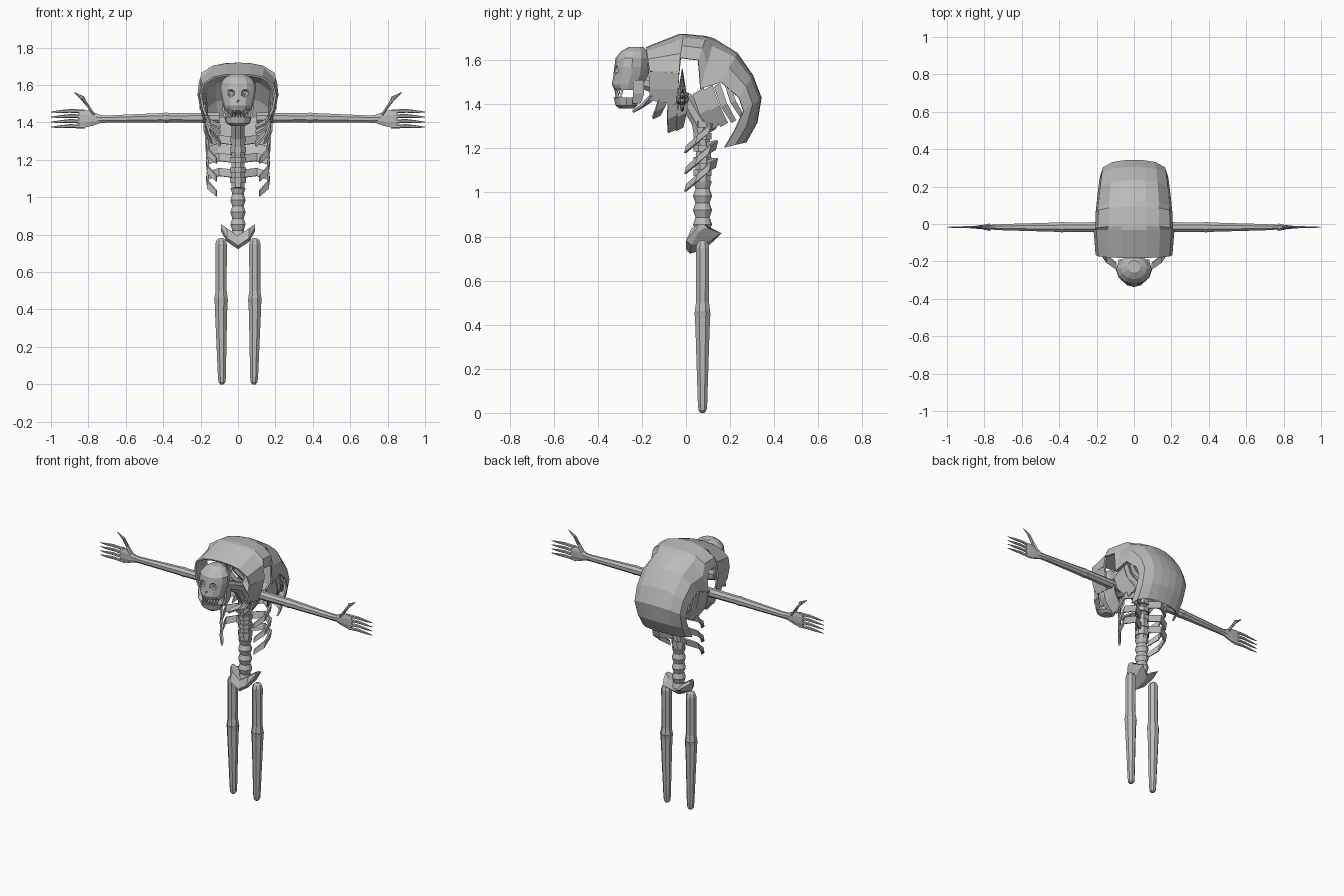
import bpy, bmesh, math
from mathutils import Vector

cube = bpy.data.objects.get("Cube")
if cube:
    bpy.data.objects.remove(cube, do_unlink=True)

bone = bpy.data.materials.new("bone_grey")
bone.use_nodes = True
GREY = (0.5, 0.5, 0.5, 1)
bone.diffuse_color = GREY
bone.node_tree.nodes["Principled BSDF"].inputs["Base Color"].default_value = GREY


def loft(name, rings, closed=True, thick=0):
    """Skin a row of point rings; closed rings get caps, open ones thickness."""
    bm = bmesh.new()
    rows = [[bm.verts.new(p) for p in ring] for ring in rings]
    n = len(rows[0])
    for a, b in zip(rows, rows[1:]):
        for i in range(n if closed else n - 1):
            j = (i + 1) % n
            bm.faces.new((a[i], a[j], b[j], b[i]))
    if closed:
        bm.faces.new(rows[0])
        bm.faces.new(rows[-1])
    bmesh.ops.recalc_face_normals(bm, faces=bm.faces)
    mesh = bpy.data.meshes.new(name)
    bm.to_mesh(mesh)
    bm.free()
    mesh.materials.append(bone)
    obj = bpy.data.objects.new(name, mesh)
    bpy.context.collection.objects.link(obj)
    if thick:
        mod = obj.modifiers.new("thickness", "SOLIDIFY")
        mod.thickness = thick
        mod.offset = 0
    return obj


def tube(name, pts, radii, sides=8):
    """Sweep an ellipse along points; a radius may be a pair (across, up)."""
    pts = [Vector(p) for p in pts]
    rings = []
    for i, p in enumerate(pts):
        t = (pts[min(i + 1, len(pts) - 1)] - pts[max(i - 1, 0)]).normalized()
        u = Vector((0, 1, 0)) if abs(t.x) > 0.6 else Vector((1, 0, 0))
        v = t.cross(u).normalized()
        u = v.cross(t)
        a, b = radii[i] if isinstance(radii[i], tuple) else (radii[i],) * 2
        angs = [math.tau * (k + 0.5) / sides for k in range(sides)]
        rings.append([p + u * a * math.cos(g) + v * b * math.sin(g) for g in angs])
    return loft(name, rings)


def strip(name, pts, width):
    """Flat rib: a ribbon along points, spread by a width vector."""
    w = Vector(width) / 2
    scale = [1] * (len(pts) - 1) + [0.75]
    return loft(name, [[Vector(p) - w * s, Vector(p) + w * s]
                       for p, s in zip(pts, scale)], closed=False, thick=0.012)


def oval(z, front, back, w, sides=12):
    mid, r = (front + back) / 2, (back - front) / 2
    return [(w * math.cos(math.tau * k / sides), mid + r * math.sin(math.tau * k / sides), z)
            for k in range(sides)]


# Hunched back shell: top (y, z), side edge (y, z), half width
stations = [
    (-0.18, 1.655, -0.165, 1.55, 0.20),
    (-0.03, 1.715, -0.03, 1.54, 0.212),
    (-0.01, 1.715, -0.025, 1.61, 0.205),
    (0.09, 1.705, 0.055, 1.60, 0.20),
    (0.125, 1.695, 0.065, 1.47, 0.20),
    (0.23, 1.63, 0.16, 1.50, 0.19),
    (0.30, 1.53, 0.24, 1.43, 0.18),
    (0.338, 1.43, 0.26, 1.37, 0.175),
    (0.32, 1.32, 0.22, 1.28, 0.17),
    (0.27, 1.23, 0.175, 1.205, 0.165),
]
half = [(0.32, 0.03), (0.65, 0.15), (0.93, 0.5), (1, 1)]
arch = [(-x, t) for x, t in reversed(half)] + [(0, 0)] + half
loft("back_shell", [[(w * x, ty + (by - ty) * t, tz + (bz - tz) * t) for x, t in arch]
                    for ty, tz, by, bz, w in stations], closed=False, thick=0.01)

# Spine: ringed lower back, then a curve forward to the neck
low = [0.79 + 0.0325 * i for i in range(9)]
tube("lower_spine", [(0, 0.075, z) for z in low], [0.043, 0.032] * 4 + [0.043], 10)
tube("upper_spine", [(0, 0.075, 1.05), (0, 0.08, 1.2), (0, 0.06, 1.32), (0, 0, 1.42),
                     (0, -0.08, 1.46), (0, -0.19, 1.5)], [0.038, 0.036, 0.038, 0.038, 0.035, 0.035])
for i in range(5):
    z = 1.09 + 0.055 * i
    tube("vertebra", [(0, 0.075, z - 0.015), (0, 0.075, z + 0.015)], [0.045, 0.045])

# Pelvis: a V of sections across the hips
pelvis = []
for x, y0, y1, z0, z1 in [(-0.092, 0.05, 0.1, 0.82, 0.857), (-0.06, 0, 0.16, 0.762, 0.835),
                          (0, 0.0, 0.12, 0.722, 0.795),
                          (0.06, 0, 0.16, 0.762, 0.835), (0.092, 0.05, 0.1, 0.82, 0.857)]:
    d = y1 - y0
    pelvis.append([(x, y0, z0 + 0.02), (x, y0 + d * 0.15, z0), (x, y0 + d * 0.7, z0 + 0.02),
                   (x, y1, z1 - 0.02), (x, y1 - d * 0.4, z1), (x, y0 + d * 0.15, z1)])
loft("pelvis", pelvis)

for s, side in ((1, "left_"), (-1, "right_")):
    # Legs
    x = s * 0.082
    tube(side + "thigh", [(x * 1.1, 0.075, z) for z in (0.43, 0.46, 0.5, 0.75, 0.772, 0.783)],
         [0.03, 0.038, 0.032, 0.033, 0.025, 0.01])
    tube(side + "shin", [(x * k, 0.075, z) for k, z in
                         ((1.05, 0), (1.05, 0.012), (1.05, 0.04), (1.1, 0.36), (1.1, 0.43), (1.1, 0.455))],
         [0.01, 0.02, 0.023, 0.034, 0.037, 0.04])

    # Arms
    def along(*xz):
        return [(s * px, -0.017, pz) for px, pz in xz]
    tube(side + "upper_arm", along((0.1, 1.425), (0.36, 1.425), (0.385, 1.425)), [0.03, 0.027, 0.03])
    tube(side + "forearm", along((0.385, 1.425), (0.41, 1.425), (0.7, 1.418), (0.76, 1.418)),
         [0.03, 0.027, (0.018, 0.021), (0.014, 0.024)])
    tube(side + "palm", along((0.74, 1.418), (0.79, 1.42), (0.83, 1.42), (0.85, 1.42)),
         [(0.014, 0.025), (0.013, 0.045), (0.011, 0.053), (0.008, 0.048)])
    for k in range(4):
        z = 1.458 - 0.027 * k
        tube(side + "finger", along((0.82, z), (0.9, z + 0.004), (0.95, z), (1.0, z - 0.002)),
             [(0.008, 0.011), (0.006, 0.01), (0.005, 0.008), 0.002], 6)
    tube(side + "thumb", along((0.77, 1.44), (0.80, 1.485), (0.83, 1.53), (0.875, 1.56)),
         [(0.008, 0.02), (0.008, 0.014), (0.007, 0.012), 0.002], 6)

    # Lower ribs, sweeping out from the spine and down to the front
    for z in (1.125, 1.205, 1.3):
        strip(side + "lower_rib", [(s * 0.02, 0.09, z), (s * 0.1, 0.135, z + 0.01),
                                   (s * 0.165, 0.105, z - 0.01), (s * 0.16, 0.05, z - 0.06),
                                   (s * 0.115, 0.0, z - 0.105)], (0, 0.01, 0.042))

    # Shoulder plate with front ribs hanging from it
    loft(side + "shoulder_plate", [[(s * 0.2, -0.165, 1.55), (s * 0.21, -0.03, 1.55)],
                                   [(s * 0.185, -0.165, 1.47), (s * 0.195, -0.035, 1.47)],
                                   [(s * 0.16, -0.165, 1.42), (s * 0.175, -0.045, 1.40)]],
         closed=False, thick=0.012)
    for y, z, ty, tz in ((-0.14, 1.43, -0.225, 1.375), (-0.10, 1.42, -0.135, 1.345),
                         (-0.06, 1.41, -0.065, 1.28), (-0.01, 1.42, -0.03, 1.29)):
        strip(side + "front_rib", [(s * 0.175, y, z + 0.02), (s * 0.15, (y + ty) / 2, (z + tz) / 2),
                                   (s * 0.095, ty, tz)], (0, 0.045, 0.022))

    # Side ribs, slanting down and back inside the shell
    for i, wide in enumerate((0.05, 0.045, 0.028, 0.022)):
        y, z = 0.055 + 0.043 * i, 1.46 + 0.014 * i
        strip(side + "side_rib", [(s * 0.18, y, z), (s * 0.178, y + 0.03, z - 0.09),
                                  (s * 0.14, y + 0.075, z - 0.165)], (0, wide, wide * 0.6))

    # Jaw hinge
    strip(side + "jaw_hinge", [(s * 0.078, -0.215, 1.51), (s * 0.075, -0.215, 1.45),
                               (s * 0.06, -0.225, 1.405)], (0, 0.05, 0))

# Skull and jaw
skull = loft("skull", [oval(*r) for r in (
    (1.465, -0.325, -0.2, 0.07), (1.49, -0.337, -0.185, 0.078), (1.53, -0.33, -0.17, 0.088),
    (1.57, -0.325, -0.165, 0.096), (1.61, -0.32, -0.165, 0.094), (1.64, -0.295, -0.175, 0.07),
    (1.66, -0.26, -0.195, 0.035))])
loft("jaw", [oval(*r) for r in ((1.38, -0.3, -0.235, 0.035), (1.395, -0.32, -0.22, 0.062),
                                (1.43, -0.328, -0.215, 0.07))])

# Eye sockets and nose hollow, carved out and the cutters removed
for x, z, r in ((-0.04, 1.557, 0.026), (0.04, 1.557, 0.026), (0, 1.512, 0.014)):
    bpy.ops.mesh.primitive_ico_sphere_add(subdivisions=1, radius=r, location=(x, -0.318 - r / 4, z))
    cutter = bpy.context.object
    cutter.hide_render = True
    mod = skull.modifiers.new("hollow", "BOOLEAN")
    mod.operation, mod.object = "DIFFERENCE", cutter
    bpy.context.view_layer.objects.active = skull
    bpy.ops.object.modifier_apply(modifier=mod.name)
    bpy.data.objects.remove(cutter, do_unlink=True)
skull.data.materials.clear()
skull.data.materials.append(bone)

# Teeth in two arcs
for k in range(9):
    a = math.radians(-64 + 16 * k)
    x, y = 0.064 * math.sin(a), -0.265 - 0.055 * math.cos(a)
    tube("upper_tooth", [(x, y, 1.475), (x, y, 1.445)], [0.009, 0.001], 4)
    if k < 8:
        a += math.radians(8)
        x, y = 0.062 * math.sin(a), -0.265 - 0.054 * math.cos(a)
        tube("lower_tooth", [(x, y, 1.425), (x, y, 1.455)], [0.008, 0.001], 4)
